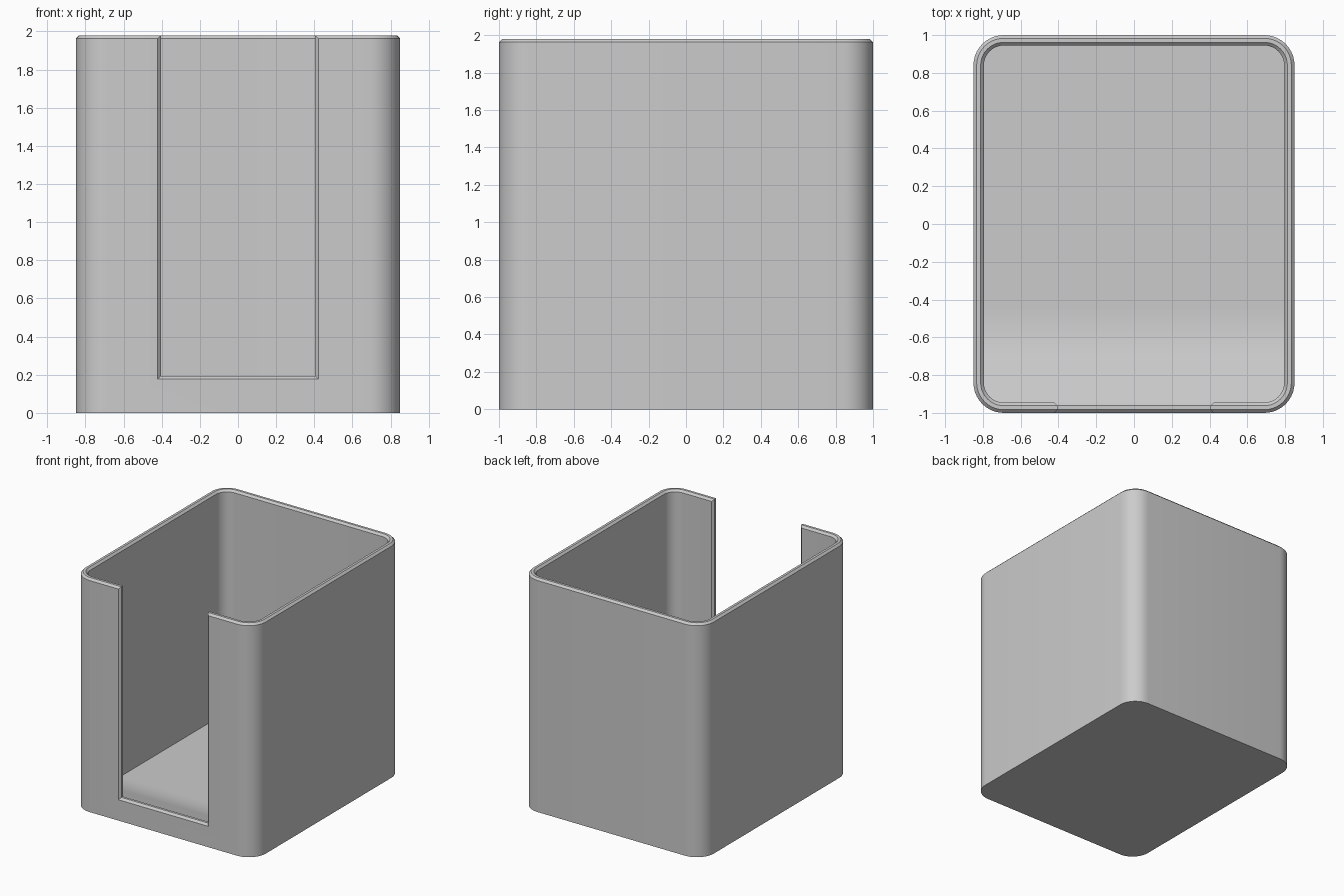
import bpy, bmesh, math

cube = bpy.data.objects.get("Cube")
if cube:
    bpy.data.objects.remove(cube, do_unlink=True)

HX, HY, H = 0.85, 1.0, 1.98      # outer half sizes and height
RADIUS, WALL = 0.16, 0.055
CH = 0.017                       # edge chamfer
FLOOR = 0.06

grey = bpy.data.materials.new("light grey plastic")
grey.use_nodes = True
COLOUR = (0.6, 0.6, 0.6, 1)
grey.diffuse_color = COLOUR
grey.node_tree.nodes["Principled BSDF"].inputs["Base Color"].default_value = COLOUR


def loft(name, rings):
    """Closed solid through a list of matching point rings."""
    bm = bmesh.new()
    loops = [[bm.verts.new(p) for p in ring] for ring in rings]
    n = len(loops[0])
    for a, b in zip(loops, loops[1:]):
        for i in range(n):
            j = (i + 1) % n
            bm.faces.new((a[i], a[j], b[j], b[i]))
    bm.faces.new(loops[0])
    bm.faces.new(loops[-1])
    bmesh.ops.recalc_face_normals(bm, faces=bm.faces)
    mesh = bpy.data.meshes.new(name)
    bm.to_mesh(mesh)
    bm.free()
    obj = bpy.data.objects.new(name, mesh)
    bpy.context.collection.objects.link(obj)
    mesh.materials.append(grey)
    return obj


def select(obj):
    bpy.ops.object.select_all(action='DESELECT')
    obj.select_set(True)
    bpy.context.view_layer.objects.active = obj


def rounded_ring(inset, z, steps=10):
    """Rounded rectangle, moved inward by inset."""
    r = RADIUS - inset
    points = []
    for q, (sx, sy) in enumerate([(1, 1), (-1, 1), (-1, -1), (1, -1)]):
        for k in range(steps + 1):
            a = math.pi / 2 * (q + k / steps)
            points.append((sx * (HX - RADIUS) + r * math.cos(a),
                           sy * (HY - RADIUS) + r * math.sin(a), z))
    return points


# Box: outer wall, chamfered rim, inner wall and floor
box = loft("box_body", [rounded_ring(i, z) for i, z in [
    (0, 0), (0, H - CH), (CH, H), (WALL - CH, H),
    (WALL, H - CH), (WALL, FLOOR)]])


# Front slot cutter, flared at both ends to chamfer the slot edges
def slot_ring(y, grow):
    w, low, top = 0.405 + grow, 0.194 - grow, H + 0.2
    return [(-w, y, low), (w, y, low), (w, y, top), (-w, y, top)]


cutter = loft("slot_cutter", [
    slot_ring(-HY - CH, 2 * CH), slot_ring(-HY + CH, 0),
    slot_ring(-HY + WALL - CH, 0), slot_ring(-HY + WALL + CH, 2 * CH)])
cutter.hide_render = True

cut = box.modifiers.new("front_slot", 'BOOLEAN')
cut.operation = 'DIFFERENCE'
cut.solver = 'EXACT'
cut.object = cutter
select(box)
bpy.ops.object.modifier_apply(modifier=cut.name)
bpy.data.objects.remove(cutter, do_unlink=True)

# Floor ramp: a gentle curve that rises to the slot lip
START, BEND, END = -0.45, 0.25, -0.95
slope = math.radians(16.5)
arc_r = BEND / math.sin(slope)
profile = [(START, FLOOR - 0.03)]
for k in range(13):
    a = slope * k / 12
    profile.append((START - arc_r * math.sin(a),
                    FLOOR + arc_r * (1 - math.cos(a))))
y, z = profile[-1]
profile += [(END, z + (y - END) * math.tan(slope)), (END, FLOOR - 0.03)]
ramp = loft("floor_ramp", [[(x, y, z) for y, z in profile] for x in (-0.8, 0.8)])

for obj in (box, ramp):
    select(obj)
    bpy.ops.object.shade_smooth_by_angle(angle=math.radians(30))
